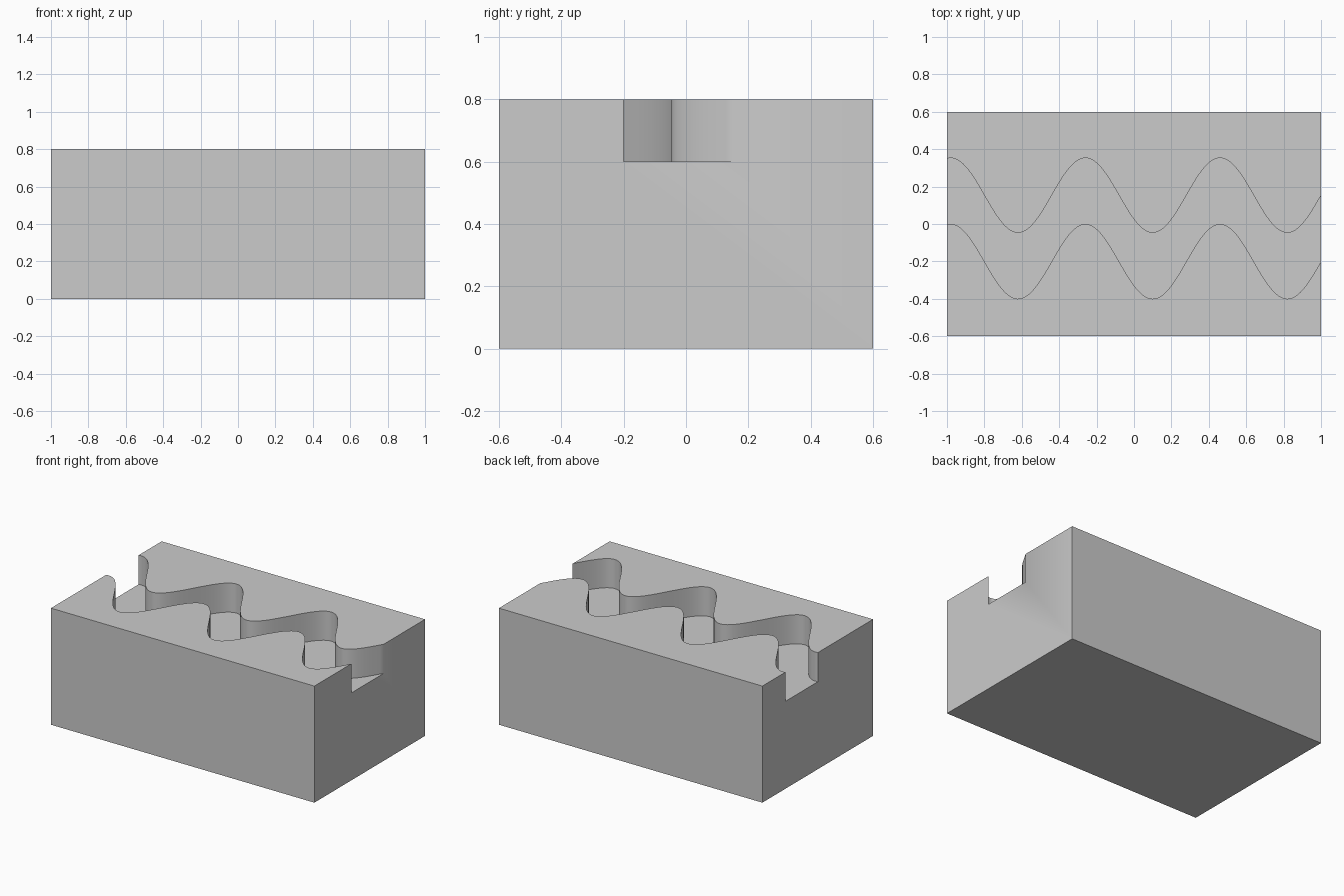
import bpy, bmesh, math

if "Cube" in bpy.data.objects:
    bpy.data.objects.remove(bpy.data.objects["Cube"])

STEPS = 144                 # stations along the block
HALF_Y, TOP, FLOOR = 0.6, 0.8, 0.6
AMP, PERIOD, CREST_X = 0.2, 0.72, 0.46
FRONT_MID, BACK_MID = -0.2, 0.153


def section(x):
    """Cross-section of the block with its channel at station x."""
    wave = AMP * math.cos(2 * math.pi * (x - CREST_X) / PERIOD)
    front, back = FRONT_MID + wave, BACK_MID + wave
    return [(-HALF_Y, 0), (HALF_Y, 0), (HALF_Y, TOP), (back, TOP),
            (back, FLOOR), (front, FLOOR), (front, TOP), (-HALF_Y, TOP)]


# Loft the section along x so the channel winds from end to end
bm = bmesh.new()
rings = []
for i in range(STEPS + 1):
    x = -1 + 2 * i / STEPS
    rings.append([bm.verts.new((x, y, z)) for y, z in section(x)])
for a, b in zip(rings, rings[1:]):
    for k in range(len(a)):
        n = (k + 1) % len(a)
        bm.faces.new((a[k], a[n], b[n], b[k]))

# End caps
bm.faces.new(rings[0])
bm.faces.new(rings[-1])
bmesh.ops.recalc_face_normals(bm, faces=bm.faces[:])

mesh = bpy.data.meshes.new("wavy_channel_block")
bm.to_mesh(mesh)
bm.free()
block = bpy.data.objects.new("wavy_channel_block", mesh)
bpy.context.collection.objects.link(block)

# Smooth channel walls, sharp block edges
bpy.context.view_layer.objects.active = block
block.select_set(True)
bpy.ops.object.shade_smooth_by_angle(angle=math.radians(30))
